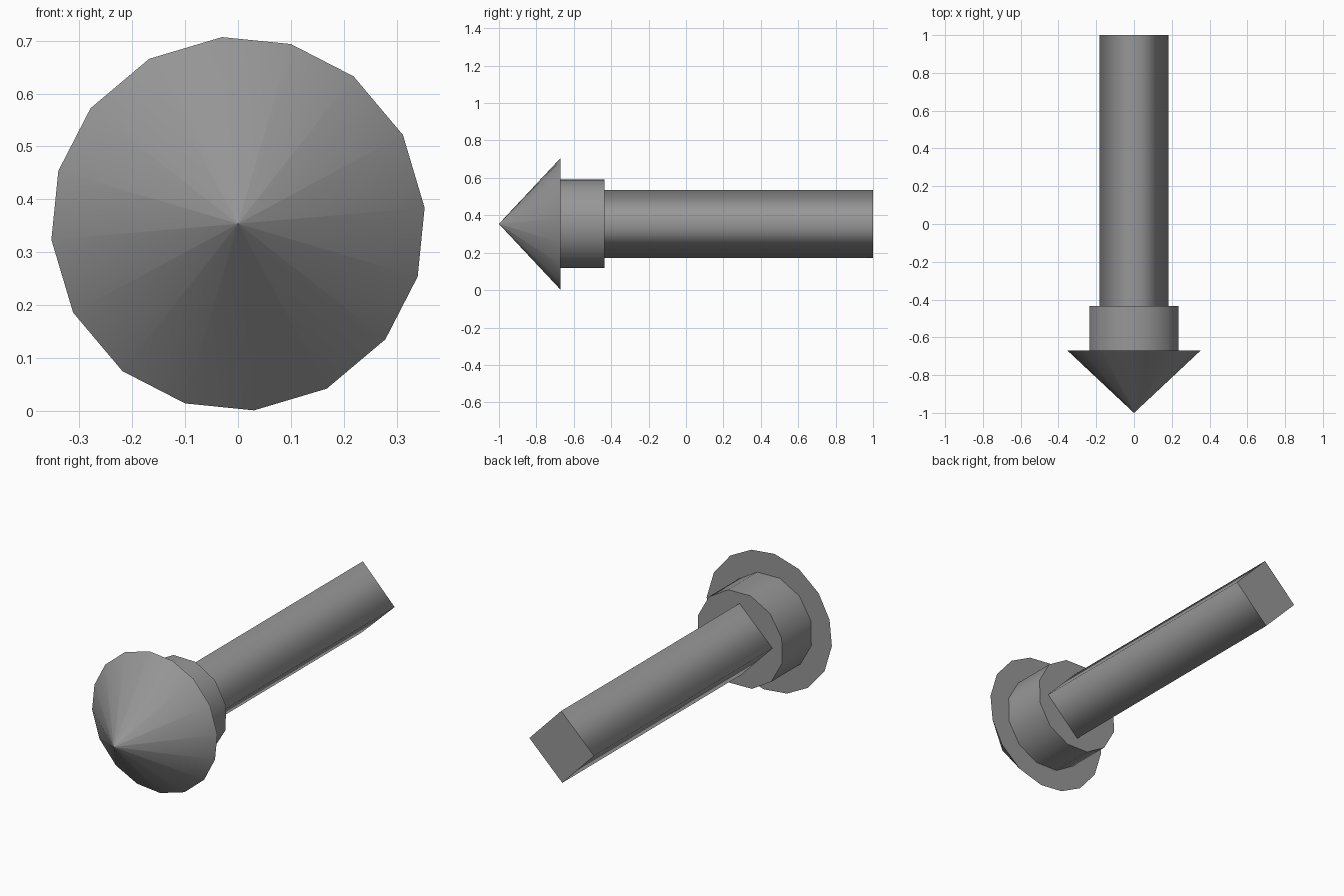
import bpy, bmesh
from math import sin, cos, radians

if "Cube" in bpy.data.objects:
    bpy.data.objects.remove(bpy.data.objects["Cube"])

ZC = 0.354  # height of the long axis

# Dark grey for the whole model
grey = bpy.data.materials.new("dark_grey")
grey.diffuse_color = (0.31, 0.31, 0.31, 1)
grey.use_nodes = True
grey.node_tree.nodes["Principled BSDF"].inputs["Base Color"].default_value = grey.diffuse_color


def lathe_part(name, r_front, r_back, angles, y_front, y_back):
    """Closed prism or cone running along y, with smooth sides and crisp caps."""
    bm = bmesh.new()

    def ring(r, y):
        return [bm.verts.new((r * cos(radians(a)), y, ZC + r * sin(radians(a))))
                for a in angles]

    front, back = ring(r_front, y_front), ring(r_back, y_back)
    n = len(angles)
    for i in range(n):
        j = (i + 1) % n
        bm.faces.new((back[i], back[j], front[j], front[i])).smooth = True
    for rim in (front, back):
        for e in bm.faces.new(rim).edges:
            e.smooth = False
    bmesh.ops.recalc_face_normals(bm, faces=bm.faces)
    mesh = bpy.data.meshes.new(name)
    bm.to_mesh(mesh)
    bm.free()
    mesh.materials.append(grey)
    ob = bpy.data.objects.new(name, mesh)
    bpy.context.collection.objects.link(ob)
    return ob


# Pointed head, 16 slightly uneven sides repeated per quadrant;
# the minute front ring keeps the shading crisp at the tip
head_angles = [q * 90 + a for q in range(4) for a in (4.9, 28.3, 51.9, 73.6)]
lathe_part("pointed_head", 0.0005, 0.354, head_angles, -1.0, -0.67)

# Collar behind the head, 12 sides
lathe_part("collar", 0.244, 0.244, [14 + 30 * i for i in range(12)], -0.67, -0.435)

# Four-sided shaft standing on its edge
lathe_part("shaft", 0.182, 0.182, [-1 + 90 * i for i in range(4)], -0.436, 1.0)
